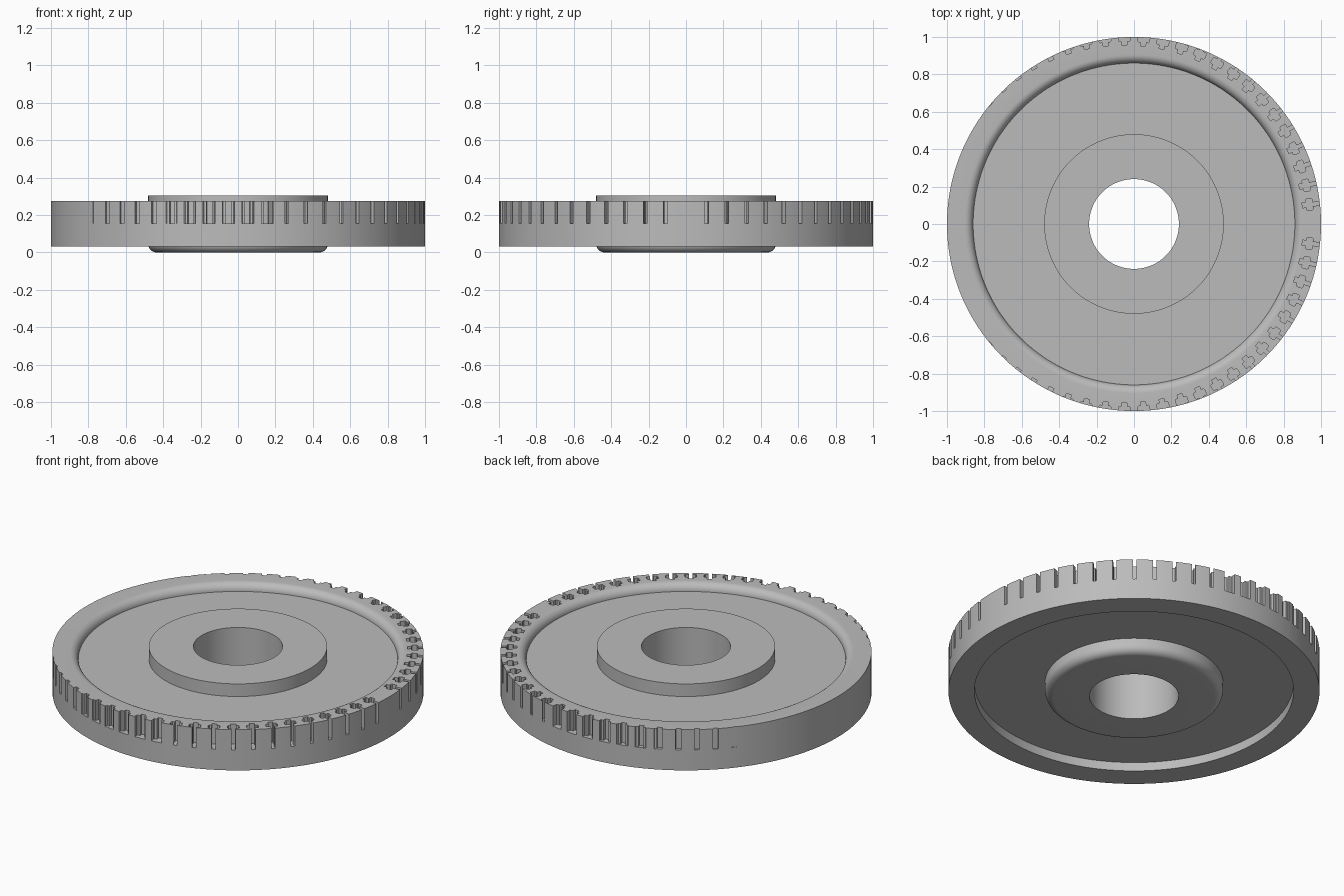
import bpy, bmesh, math
from mathutils import Matrix

SEGMENTS = 192
SLOTS = 60
SLOT_RADIUS, SLOT_SHIFT = 0.957, 0.052   # slot ring sits off the wheel's axis
SLOT_FLOOR, SLOT_TOP = 0.155, 0.35

cube = bpy.data.objects.get("Cube")
if cube:
    bpy.data.objects.remove(cube, do_unlink=True)

steel = bpy.data.materials.new("grey_steel")
steel.use_nodes = True
colour = (0.5, 0.5, 0.5, 1)
steel.diffuse_color = colour
steel.node_tree.nodes["Principled BSDF"].inputs["Base Color"].default_value = colour


def make_object(name, bm):
    bmesh.ops.recalc_face_normals(bm, faces=bm.faces)
    mesh = bpy.data.meshes.new(name)
    bm.to_mesh(mesh)
    bm.free()
    mesh.materials.append(steel)
    obj = bpy.data.objects.new(name, mesh)
    bpy.context.collection.objects.link(obj)
    return obj


def arc(cx, cz, radius, start, end, steps=8):
    angles = [math.radians(start + (end - start) * i / steps) for i in range(steps + 1)]
    return [(cx + radius * math.cos(a), cz + radius * math.sin(a)) for a in angles]


def lathe(name, profile):
    bm = bmesh.new()
    rings = []
    for i in range(SEGMENTS):
        a = math.tau * i / SEGMENTS
        rings.append([bm.verts.new((r * math.cos(a), r * math.sin(a), z)) for r, z in profile])
    for i, ring in enumerate(rings):
        following = rings[(i + 1) % SEGMENTS]
        for j in range(len(profile)):
            k = (j + 1) % len(profile)
            bm.faces.new((ring[j], following[j], following[k], ring[k]))
    return make_object(name, bm)


# Wheel cross-section: bore, lower boss, web, rim and upper hub
profile = [(0.24, 0)]
profile += arc(0.435, 0.045, 0.045, -90, 0)
profile += [(0.48, 0.085), (0.86, 0.085), (0.86, 0.033), (1, 0.033), (1, 0.275)]
profile += arc(0.905, 0.23, 0.045, 90, 180)
profile += [(0.48, 0.23), (0.48, 0.305), (0.24, 0.305)]
wheel = lathe("slotted_wheel", profile)

# Stepped slots: narrow tip, wide middle, narrow mouth
half = [(0, 0.014), (0.02, 0.014), (0.02, 0.027), (0.025, 0.032), (0.05, 0.032),
        (0.055, 0.027), (0.055, 0.01), (0.2, 0.01)]
outline = half + [(u, -w) for u, w in reversed(half)]
bm = bmesh.new()
for n in range(1, SLOTS):
    angle = math.tau * n / SLOTS
    if math.cos(angle) < -0.8:
        continue    # these would miss the rim
    verts = [bm.verts.new((SLOT_RADIUS + u, w, SLOT_FLOOR)) for u, w in outline]
    face = bm.faces.new(verts)
    grown = bmesh.ops.extrude_face_region(bm, geom=[face])["geom"]
    top = [v for v in grown if isinstance(v, bmesh.types.BMVert)]
    bmesh.ops.translate(bm, verts=top, vec=(0, 0, SLOT_TOP - SLOT_FLOOR))
    place = Matrix.Translation((-SLOT_SHIFT, 0, 0)) @ Matrix.Rotation(angle, 4, "Z")
    bmesh.ops.transform(bm, matrix=place, verts=verts + top)
cutter = make_object("slot_cutter", bm)
cutter.hide_render = True

# Cut the slots and finish the shading
cut = wheel.modifiers.new("rim_slots", "BOOLEAN")
cut.operation = "DIFFERENCE"
cut.solver = "EXACT"
cut.object = cutter
bpy.ops.object.select_all(action="DESELECT")
wheel.select_set(True)
bpy.context.view_layer.objects.active = wheel
bpy.ops.object.modifier_apply(modifier=cut.name)
bpy.data.objects.remove(cutter, do_unlink=True)
bpy.ops.object.shade_smooth_by_angle(angle=math.radians(30))
